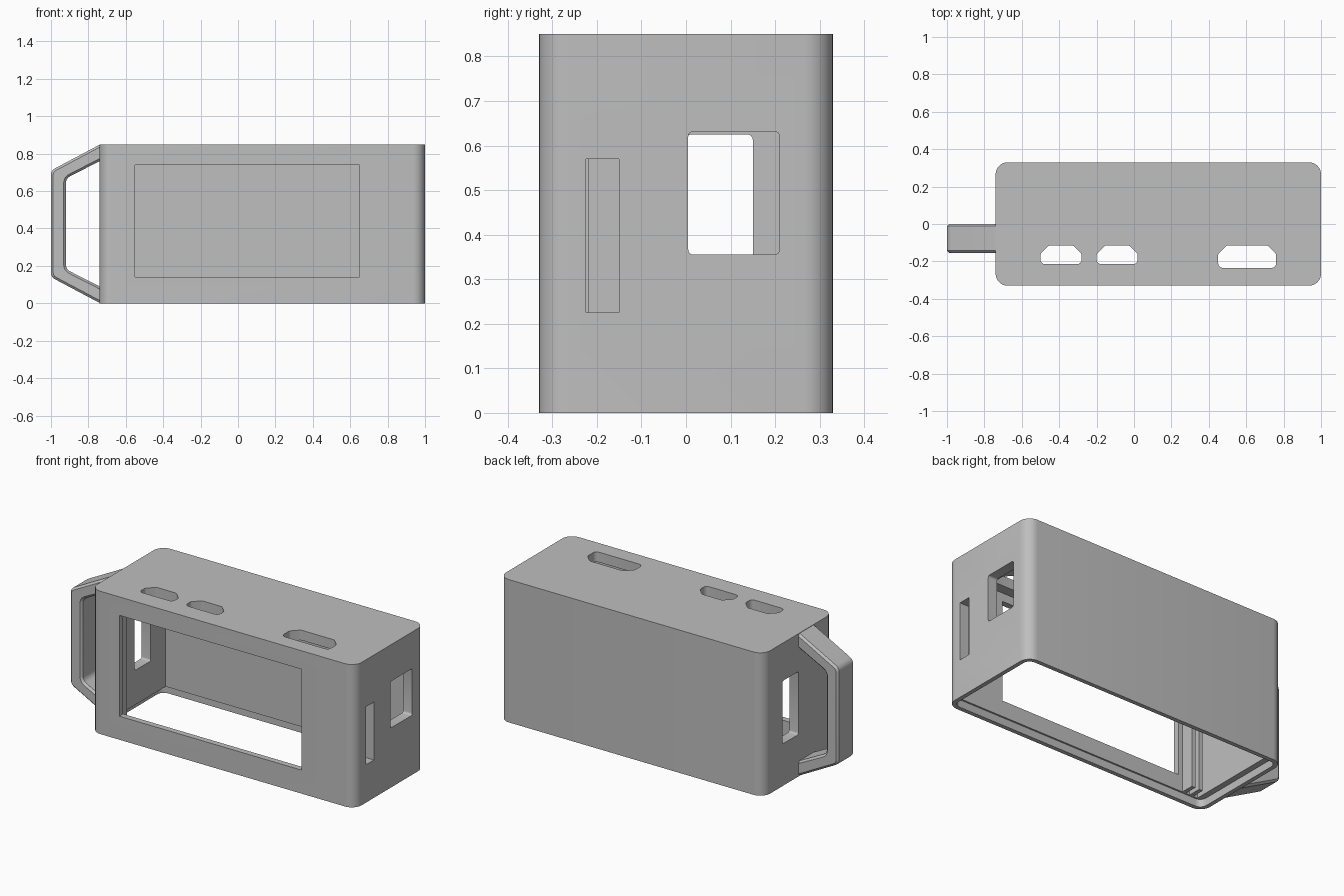
import bpy, bmesh, math
from mathutils import Vector

cube = bpy.data.objects.get("Cube")
if cube:
    bpy.data.objects.remove(cube, do_unlink=True)

grey = bpy.data.materials.new("plain grey")
grey.use_nodes = True
GREY = (0.52, 0.52, 0.52, 1)
grey.diffuse_color = GREY
grey.node_tree.nodes["Principled BSDF"].inputs["Base Color"].default_value = GREY


def rounded(corners, radii, steps=6):
    """Outline with an arc at every corner; a radius of 0 keeps it sharp."""
    out = []
    for i, c in enumerate(corners):
        p = Vector(c)
        r = radii[i] if isinstance(radii, (list, tuple)) else radii
        if r == 0:
            out.append(p)
            continue
        u = (Vector(corners[i - 1]) - p).normalized()
        v = (Vector(corners[(i + 1) % len(corners)]) - p).normalized()
        half = u.angle(v) / 2
        centre = p + (u + v).normalized() * r / math.sin(half)
        a = p + u * r / math.tan(half) - centre
        b = p + v * r / math.tan(half) - centre
        for k in range(steps + 1):
            t = k / steps
            out.append(centre + a.normalized().slerp(b.normalized(), t) * r)
    return out


def rect(a0, a1, b0, b1):
    return [(a0, b0), (a1, b0), (a1, b1), (a0, b1)]


def prism(name, outline, axis, lo, hi):
    """Extrude an outline along x, y or z between lo and hi."""
    place = {"x": lambda p, h: (h, p[0], p[1]),
             "y": lambda p, h: (p[0], h, p[1]),
             "z": lambda p, h: (p[0], p[1], h)}[axis]
    bm = bmesh.new()
    base = bm.faces.new([bm.verts.new(place(p, lo)) for p in outline])
    ext = bmesh.ops.extrude_face_region(bm, geom=[base])
    move = Vector(place((0, 0), hi - lo))
    for v in ext["geom"]:
        if isinstance(v, bmesh.types.BMVert):
            v.co += move
    bmesh.ops.recalc_face_normals(bm, faces=bm.faces)
    mesh = bpy.data.meshes.new(name)
    bm.to_mesh(mesh)
    bm.free()
    mesh.materials.append(grey)
    obj = bpy.data.objects.new(name, mesh)
    bpy.context.collection.objects.link(obj)
    return obj


def activate(obj):
    bpy.ops.object.select_all(action="DESELECT")
    obj.select_set(True)
    bpy.context.view_layer.objects.active = obj


def cut(target, outline, axis, lo, hi):
    tool = prism("cutter", outline, axis, lo, hi)
    tool.hide_render = True
    mod = target.modifiers.new("cut", "BOOLEAN")
    mod.operation, mod.solver, mod.object = "DIFFERENCE", "EXACT", tool
    activate(target)
    bpy.ops.object.modifier_apply(modifier=mod.name)
    bpy.data.objects.remove(tool, do_unlink=True)


def smooth(obj):
    activate(obj)
    bpy.ops.object.shade_smooth_by_angle(angle=math.radians(30))


# Case: rounded shell, open underneath, with a stepped rim for a lid
X0, X1, Y, H = -0.74, 1.0, 0.33, 0.85
case = prism("case", rounded(rect(X0, X1, -Y, Y), 0.065, 8), "z", 0, H)
cut(case, rect(X0 + 0.06, X1 - 0.06, -Y + 0.035, Y - 0.04), "z", -0.1, H - 0.06)
rim = 0.025
cut(case, rounded(rect(X0 + rim, X1 - rim, -Y + rim, Y - rim), 0.04), "z", -0.1, 0.045)

# Front window
cut(case, rect(-0.55, 0.65, 0.14, 0.74), "y", -0.4, -0.2)

# Right wall: socket opening and narrow slot
cut(case, rounded(rect(0.005, 0.21, 0.355, 0.632), 0.012, 4), "x", 0.9, 1.1)
cut(case, rect(-0.225, -0.15, 0.225, 0.57), "x", 0.9, 1.1)

# Handle-side wall: cable opening
cut(case, rounded(rect(-0.0, 0.15, 0.25, 0.625), 0.012, 4), "x", -0.8, -0.6)

# Button holes in the top, chamfered at the back
for a, b, front in ((-0.5, -0.28, -0.215), (-0.2, 0.02, -0.215), (0.45, 0.76, -0.235)):
    back, c = -0.115, 0.045
    hole = [(a, front), (b, front), (b, back - c), (b - c, back),
            (a + c, back), (a, back - c)]
    cut(case, rounded(hole, [0.025, 0.025, 0.018, 0.018, 0.018, 0.018], 4), "z", 0.7, 0.95)
smooth(case)

# Pair of guide ribs inside the front wall
for i, x in enumerate((-0.59, -0.64)):
    prism(f"guide_rib_{i + 1}", rect(x - 0.012, x + 0.012, -Y + 0.03, -0.218),
          "z", 0.045, H - 0.05)

# Side handle: bent bar with chamfered edges
bar = [(-0.72, 0.838), (X0, 0.848), (-1.0, 0.71), (-1.0, 0.14), (X0, 0.002), (-0.72, 0.012),
       (-0.72, 0.08), (-0.92, 0.182), (-0.92, 0.668), (-0.72, 0.77)]
bend = [0, 0, 0.04, 0.04, 0, 0, 0, 0.04, 0.04, 0]
handle = prism("handle", rounded(bar, bend, 5), "y", -0.155, 0)
bevel = handle.modifiers.new("chamfer", "BEVEL")
bevel.width, bevel.segments = 0.012, 1
bevel.limit_method, bevel.angle_limit = "ANGLE", math.radians(60)
activate(handle)
bpy.ops.object.modifier_apply(modifier=bevel.name)
smooth(handle)
